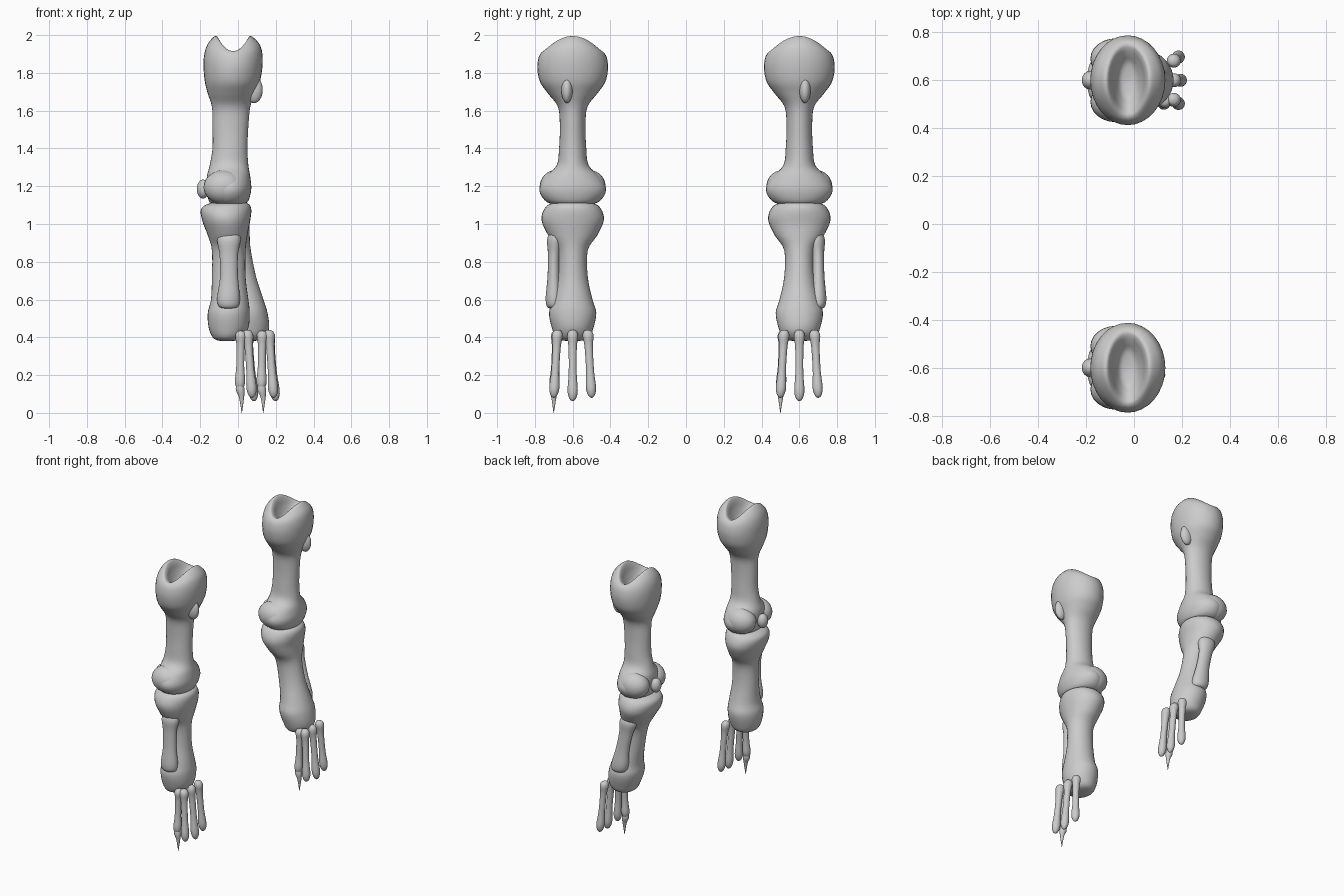
import bpy, bmesh, math
from mathutils import Vector

if "Cube" in bpy.data.objects:
    bpy.data.objects.remove(bpy.data.objects["Cube"])

bone = bpy.data.materials.new("bone_grey")
bone.use_nodes = True
bone.diffuse_color = (0.6, 0.6, 0.6, 1)
bone.node_tree.nodes["Principled BSDF"].inputs["Base Color"].default_value = (0.6, 0.6, 0.6, 1)

SIDES = 32
STEPS = 4


def spline(rows):
    """Catmull-Rom interpolation through the profile rows."""
    rows = [Vector(r) for r in rows]
    out = []
    for i in range(len(rows) - 1):
        a, b, c = rows[max(i - 1, 0)], rows[i], rows[i + 1]
        d = rows[min(i + 2, len(rows) - 1)]
        for k in range(STEPS):
            t = k / STEPS
            out.append(0.5 * (2 * b + (c - a) * t + (2 * a - 5 * b + 4 * c - d) * t * t
                              + (3 * b - a - 3 * c + d) * t ** 3))
    return out + [rows[-1]]


def finish(name, bm, side, lean):
    """Place a part on its leg: lean the shin, mirror outward direction."""
    for v in bm.verts:
        v.co.x += lean * min(max(1 - v.co.z, 0), 0.57)
        v.co.y = side * (0.6 + v.co.y)
    bmesh.ops.recalc_face_normals(bm, faces=bm.faces)
    for f in bm.faces:
        f.smooth = True
    mesh = bpy.data.meshes.new(name)
    bm.to_mesh(mesh)
    bm.free()
    mesh.materials.append(bone)
    bpy.context.collection.objects.link(bpy.data.objects.new(name, mesh))


def loft(name, rows, side, lean):
    """Rows: height, low x, high x, centre y, half depth, saddle drop."""
    bm = bmesh.new()
    rings = []
    for z, x0, x1, cy, hy, sag in spline(rows):
        ring = []
        for k in range(SIDES):
            a = math.tau * k / SIDES
            ring.append(bm.verts.new(((x0 + x1) / 2 + (x1 - x0) / 2 * math.cos(a),
                                      cy + hy * math.sin(a),
                                      z - sag * math.sin(a) ** 2)))
        rings.append(ring)
    for lo, hi in zip(rings, rings[1:]):
        for k in range(SIDES):
            n = (k + 1) % SIDES
            bm.faces.new((lo[k], lo[n], hi[n], hi[k]))
    bm.faces.new(rings[0])
    bm.faces.new(rings[-1])
    finish(name, bm, side, lean)


def blob(name, centre, size, side, lean):
    bm = bmesh.new()
    bmesh.ops.create_uvsphere(bm, u_segments=24, v_segments=16, radius=1)
    for v in bm.verts:
        v.co = Vector(c + s * p for c, s, p in zip(centre, size, v.co))
    finish(name, bm, side, lean)


def toe(name, top, tip, side, lean):
    """Slim bone with a knuckle at both ends."""
    top, tip = Vector(top), Vector(tip)
    rows = []
    for t, r in ((0, .004), (.02, .02), (.09, .029), (.25, .022), (.6, .021),
                 (.85, .027), (.96, .018), (1, .004)):
        p = top.lerp(tip, t)
        rows.append((p.z, p.x - r, p.x + r, p.y, r, 0))
    loft(name, rows, side, lean)


# Upper bone: knee end, shaft, then over the cup rim and into the hollow
THIGH = [
    (1.10, -.10, .01, 0, .05, 0), (1.115, -.15, .05, 0, .135, 0),
    (1.18, -.165, .07, 0, .177, 0), (1.25, -.165, .065, 0, .145, 0),
    (1.31, -.15, .055, 0, .085, 0), (1.40, -.135, .05, 0, .072, 0),
    (1.52, -.135, .055, 0, .068, 0), (1.62, -.138, .065, 0, .078, 0),
    (1.69, -.16, .09, 0, .13, 0), (1.75, -.175, .115, 0, .172, 0),
    (1.82, -.182, .128, 0, .187, 0), (1.89, -.18, .13, 0, .182, .015),
    (1.95, -.162, .115, 0, .168, .045), (1.995, -.122, .07, 0, .15, .08),
    (1.975, -.10, .05, 0, .13, .065), (1.92, -.085, .035, 0, .105, .025),
    (1.87, -.06, .01, 0, .07, 0), (1.86, -.03, -.02, 0, .01, 0)]

# Lower bone: ankle end, shaft, broad knee end
SHIN = [
    (.38, -.09, -.03, 0, .03, 0), (.395, -.13, .02, 0, .085, 0),
    (.45, -.155, .055, 0, .11, 0), (.53, -.16, .062, 0, .125, 0),
    (.60, -.143, .055, 0, .105, 0), (.72, -.138, .04, 0, .08, 0),
    (.86, -.138, .04, 0, .08, 0), (.94, -.16, .05, 0, .13, 0),
    (1.02, -.19, .065, 0, .165, 0), (1.08, -.195, .07, 0, .15, 0),
    (1.11, -.15, .05, 0, .11, 0), (1.12, -.08, .0, 0, .02, 0)]

# Slim outer bone beside the shin
STRUT = [
    (.55, -.06, -.04, .10, .01, 0), (.562, -.10, .0, .10, .035, 0),
    (.61, -.11, .01, .10, .043, 0), (.72, -.095, .0, .10, .033, 0),
    (.84, -.098, .0, .098, .033, 0), (.92, -.11, .015, .09, .045, 0),
    (.97, -.08, .0, .08, .03, 0)]

for label, side, lean in (("front", -1, 0.0), ("back", 1, 0.2)):
    loft(label + "_thigh_bone", THIGH, side, 0)
    loft(label + "_shin_bone", SHIN, side, lean)
    loft(label + "_outer_strut_bone", STRUT, side, lean)
    # Knee lobes, kneecap and hip spur
    for tag, y in (("inner", -.09), ("outer", .09)):
        blob(f"{label}_{tag}_knee_lobe", (-.075, y, 1.195), (.107, .085, .09), side, 0)
    blob(label + "_kneecap", (-.185, 0, 1.185), (.033, .038, .05), side, 0)
    blob(label + "_hip_spur", (.085, .03, 1.71), (.046, .03, .07), side, 0)
    # Toes; the claw sits on the same flank of both feet
    for i, y in enumerate((-.08, 0, .08)):
        mid = .03 if i == 1 else 0
        toe(f"{label}_toe_{i + 1}", (.05, y, .44),
            (.075 + mid / 3, y * 1.25, .08 - mid * .6), side, lean)
    claw_y = -.085 * side
    toe(label + "_claw_toe", (.015, claw_y, .435), (.01, claw_y * 1.15, .12), side, lean)
    loft(label + "_claw", [
        (.20, .008, .014, claw_y * 1.15, .004, 0), (.13, -.012, .034, claw_y * 1.15, .022, 0),
        (.08, .006, .032, claw_y * 1.17, .013, 0), (0, .019, .021, claw_y * 1.18, .001, 0)],
        side, lean)
